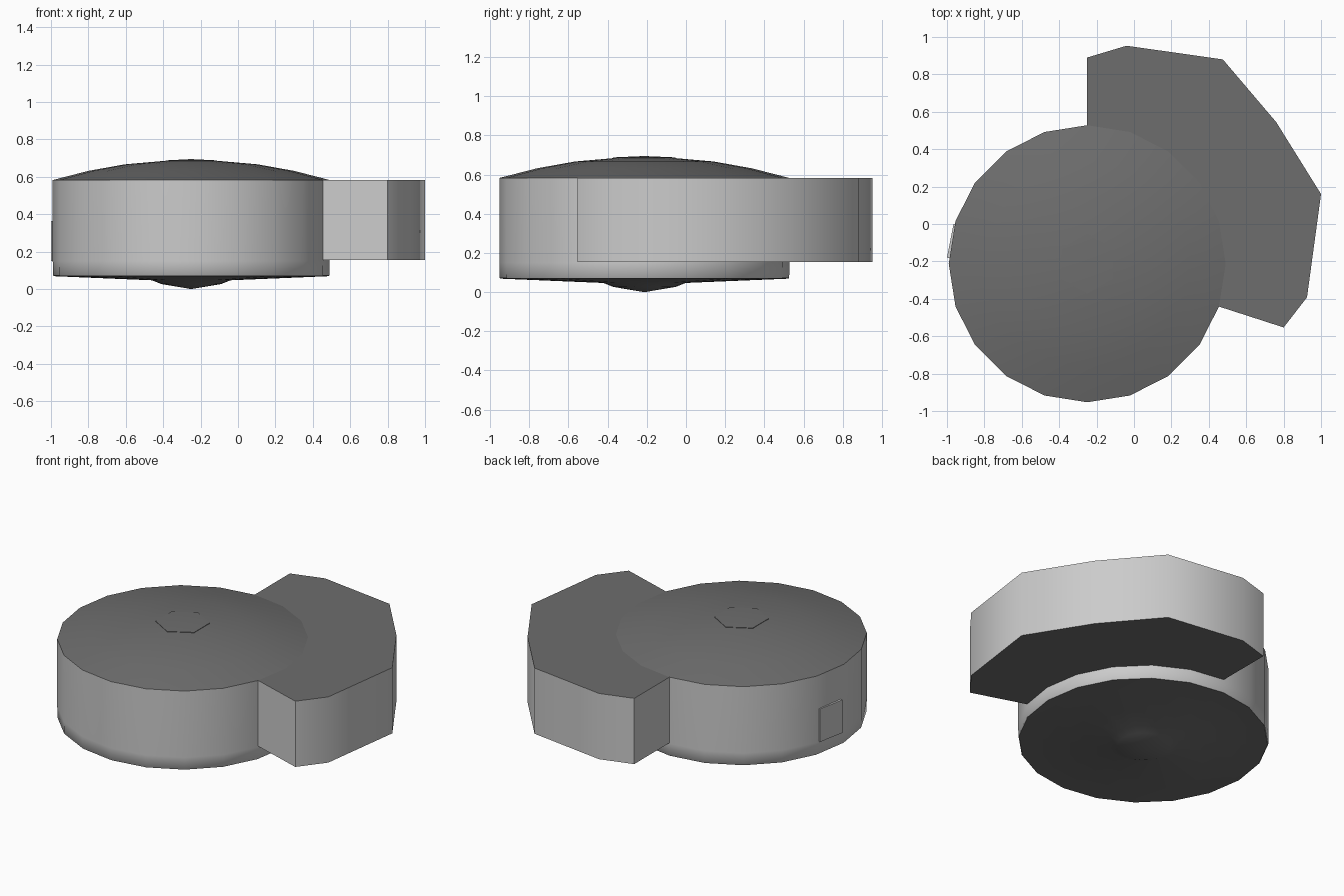
import bpy, bmesh, math

if "Cube" in bpy.data.objects:
    bpy.data.objects.remove(bpy.data.objects["Cube"])

CX, CY, R, SIDES = -0.25, -0.2125, 0.7405, 20


def material(name, v):
    m = bpy.data.materials.new(name)
    m.diffuse_color = (v, v, v, 1)
    m.use_nodes = True
    m.node_tree.nodes["Principled BSDF"].inputs["Base Color"].default_value = m.diffuse_color
    return m


LIGHT, DARK = material("wall_grey", 0.57), material("dark_grey", 0.155)


def make_object(name, bm, angle, mats):
    mesh = bpy.data.meshes.new(name)
    bm.to_mesh(mesh)
    bm.free()
    for m in mats:
        mesh.materials.append(m)
    ob = bpy.data.objects.new(name, mesh)
    bpy.context.collection.objects.link(ob)
    bpy.ops.object.select_all(action='DESELECT')
    ob.select_set(True)
    bpy.context.view_layer.objects.active = ob
    bpy.ops.object.shade_smooth_by_angle(angle=math.radians(angle))
    return ob


def ring_point(r, i, n=SIDES, turn=0.0):
    a = 2 * math.pi * i / n + turn
    return CX + r * math.cos(a), CY + r * math.sin(a)


def lathe(name, profile, mat, n=SIDES, turn=0.0, angle=60):
    """Revolve (radius, z) pairs, listed bottom to top on the outside."""
    bm = bmesh.new()
    rings = []
    for r, z in profile:
        if r == 0:
            rings.append([bm.verts.new((CX, CY, z))] * n)
        else:
            rings.append([bm.verts.new((*ring_point(r, i, n, turn), z)) for i in range(n)])
    for a, b in zip(rings, rings[1:]):
        for i in range(n):
            j = (i + 1) % n
            bm.faces.new(list(dict.fromkeys((a[i], a[j], b[j], b[i]))))
    return make_object(name, bm, angle, [mat])


def prism(name, plan, z0, z1, walls, angle, mats):
    """Extrude a plan; material 0 on the walls, the last one on the ends."""
    bm = bmesh.new()
    low = [bm.verts.new((x, y, z0)) for x, y in plan]
    high = [bm.verts.new((x, y, z1)) for x, y in plan]
    ends = [bm.faces.new(low), bm.faces.new(high)]
    for f in ends:
        f.material_index = len(mats) - 1
    for i in walls:
        j = (i + 1) % len(plan)
        bm.faces.new((low[i], low[j], high[j], high[i]))
    bmesh.ops.recalc_face_normals(bm, faces=bm.faces[:])
    bmesh.ops.triangulate(bm, faces=[f for f in bm.faces if len(f.verts) > 4])
    return make_object(name, bm, angle, mats)


# Round drum: dark underside with a boss, light wall, dark domed top
lathe("underside", [(0, 0.0), (0.16, 0.027), (0.21, 0.047), (0.735, 0.069)], DARK)
lathe("drum_wall", [(0.735, 0.069), (0.7395, 0.073), (R, 0.15), (R, 0.583)], LIGHT)
lathe("dome", [(R, 0.583), (0.55, 0.632), (0.355, 0.667),
               (0.15, 0.685), (0, 0.692)], DARK)

# Shallow six-sided cap at the crown of the dome
lathe("crown_cap", [(0.16, 0.68), (0.16, 0.688), (0, 0.695)], DARK,
      n=6, turn=math.radians(30))

# Side wing: outer outline closed by the arc of the drum
outer = [(-0.25, 0.89), (-0.04, 0.953), (0.475, 0.88), (0.76, 0.545),
         (1.0, 0.16), (0.925, -0.392), (0.80, -0.553)]
outline = outer + [ring_point(R, i) for i in range(-1, 6)]
prism("side_wing", outline, 0.155, 0.583,
      list(range(len(outer))) + [len(outline) - 1], 45, [LIGHT, DARK])

# Thin plate on the left side of the drum
plan = [(-0.965, 0.0), (-1.0, -0.18), (-0.975, -0.185), (-0.94, -0.005)]
prism("side_plate", plan, 0.15, 0.365, range(4), 30, [LIGHT])
